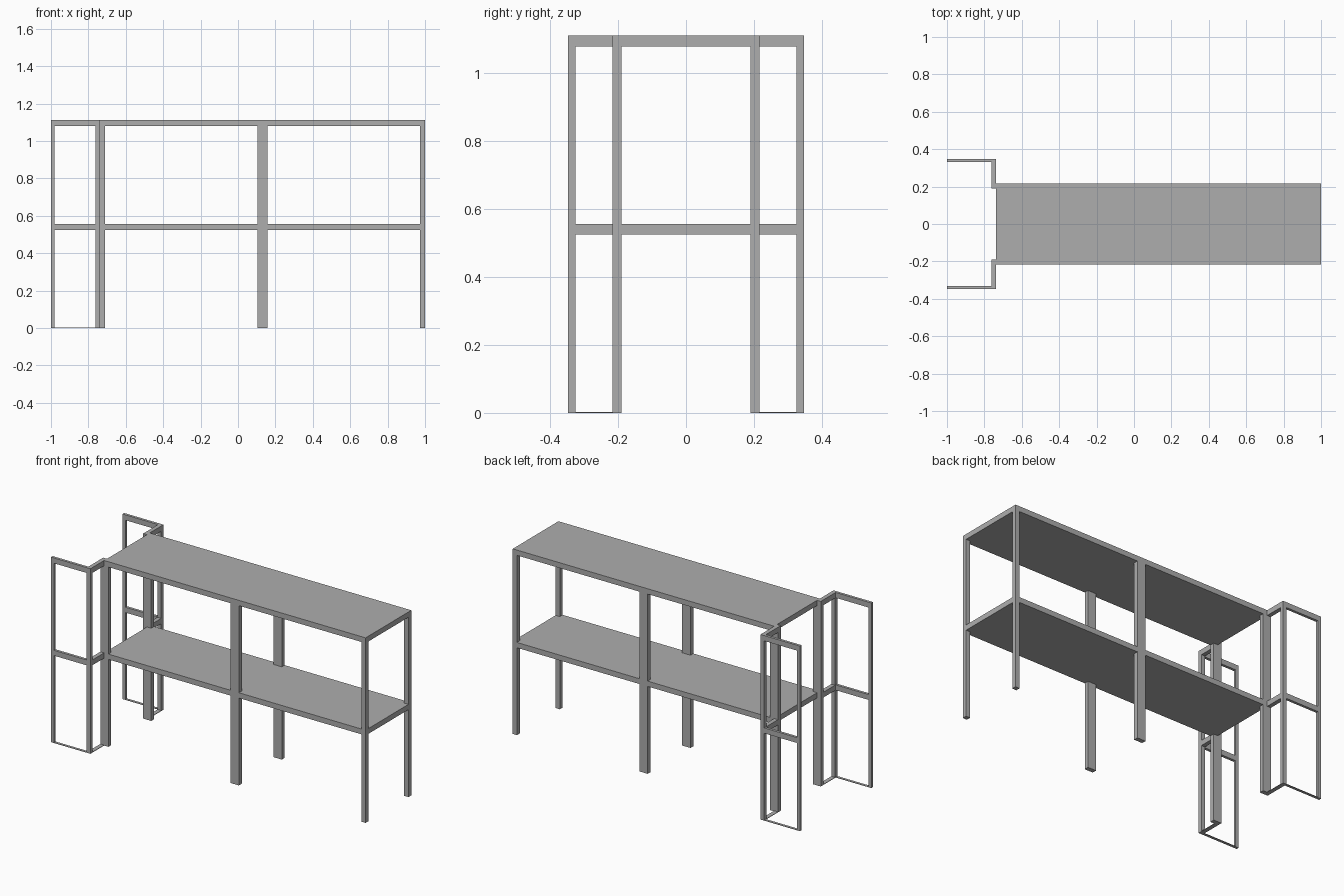
import bpy
import bmesh

if "Cube" in bpy.data.objects:
    bpy.data.objects.remove(bpy.data.objects["Cube"])

grey = bpy.data.materials.new("grey_metal")
grey.diffuse_color = (0.42, 0.42, 0.42, 1)
grey.use_nodes = True
grey.node_tree.nodes["Principled BSDF"].inputs["Base Color"].default_value = grey.diffuse_color

TOP = 1.112          # overall height
BAR = 0.032          # rail and deck thickness
LEVELS = (0.525, TOP - BAR)   # undersides of the two levels
X0, X1 = -0.738, 1.0          # ends of the main bench
Y_IN, Y_OUT = 0.19, 0.217     # depth of the bench posts


def part(name, boxes):
    """One object made of boxes given as (x0, x1, y0, y1, z0, z1)."""
    bm = bmesh.new()
    for x0, x1, y0, y1, z0, z1 in boxes:
        verts = bmesh.ops.create_cube(bm, size=1)["verts"]
        for v in verts:
            v.co.x = x1 if v.co.x > 0 else x0
            v.co.y = y1 if v.co.y > 0 else y0
            v.co.z = z1 if v.co.z > 0 else z0
    bmesh.ops.recalc_face_normals(bm, faces=bm.faces[:])
    mesh = bpy.data.meshes.new(name)
    bm.to_mesh(mesh)
    bm.free()
    mesh.materials.append(grey)
    obj = bpy.data.objects.new(name, mesh)
    bpy.context.collection.objects.link(obj)
    return obj


def mirrored(name, boxes):
    """A front part and its copy on the back, mirrored in y."""
    part("front_" + name, [(a, b, -d, -c, e, f) for a, b, c, d, e, f in boxes])
    part("back_" + name, boxes)


# Shelf decks with their edge rails
for label, z in zip(("middle", "top"), LEVELS):
    part(label + "_deck", [(X0, X1, -0.2, 0.2, z, z + BAR)])
    mirrored(label + "_rail", [(X0, X1, 0.2, Y_OUT, z, z + BAR)])

# Bench posts; the middle one is double width
for label, x0, x1 in (("left", X0, -0.71), ("middle", 0.103, 0.158), ("right", 0.972, X1)):
    mirrored(label + "_post", [(x0, x1, Y_IN, Y_OUT, 0, TOP)])

# Short side panels stepping outwards from the left end
SX, SY = -0.763, 0.347
mirrored("step_panel", [
    (SX, X0, Y_IN, Y_OUT, 0, TOP),
    (SX, X0, 0.325, SY, 0, TOP),
    (SX, X0, Y_OUT, 0.325, 0, 0.003),
] + [(SX, X0, Y_OUT, 0.325, z, z + BAR) for z in LEVELS])

# Long side panels running to the far left, with a thin floor strip
WY = 0.331
mirrored("wing_panel", [
    (-1.0, -0.98, WY, SY, 0, TOP),
    (-0.98, SX, WY, SY, 0, 0.003),
] + [(-0.98, SX, WY, SY, z, z + BAR) for z in LEVELS])
